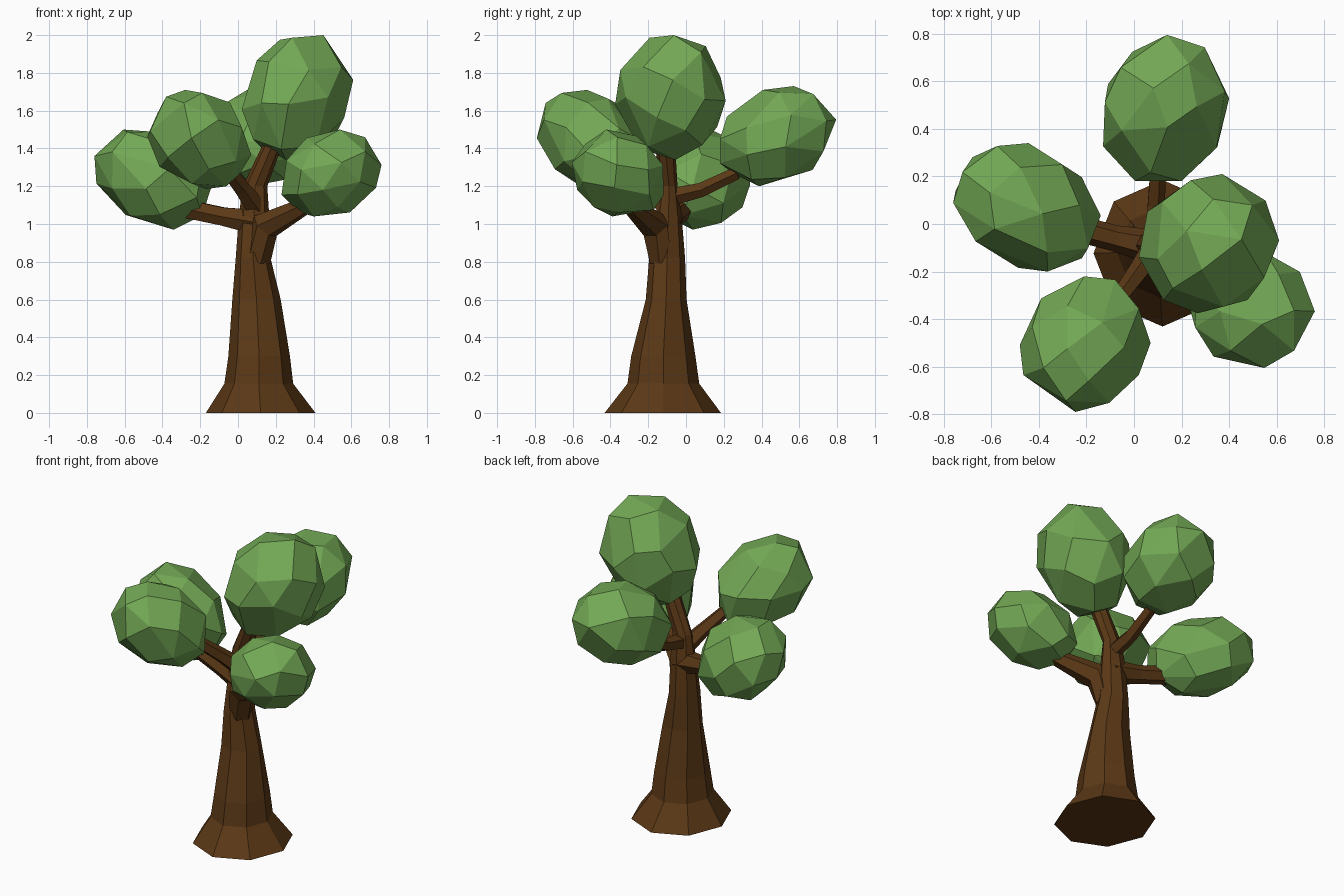
import bpy, bmesh, random
from math import sin, cos, pi, sqrt
from mathutils import Vector, Matrix

if "Cube" in bpy.data.objects:
    bpy.data.objects.remove(bpy.data.objects["Cube"])

random.seed(4)

def material(name, color):
    m = bpy.data.materials.new(name)
    m.diffuse_color = (*color, 1)
    m.use_nodes = True
    m.node_tree.nodes["Principled BSDF"].inputs["Base Color"].default_value = m.diffuse_color
    return m

BARK = material("bark", (0.105, 0.04, 0.008))
LEAF = material("leaf", (0.17, 0.39, 0.09))

def finish(bm, name, mat):
    bmesh.ops.recalc_face_normals(bm, faces=bm.faces)
    me = bpy.data.meshes.new(name)
    bm.to_mesh(me)
    bm.free()
    me.materials.append(mat)
    bpy.context.collection.objects.link(bpy.data.objects.new(name, me))

def limb(name, path, sides, flat=False):
    """Tapered faceted tube through (x, y, z, rx, ry) rings."""
    bm = bmesh.new()
    pts = [Vector(p[:3]) for p in path]
    rings = []
    for i, p in enumerate(path):
        t = pts[min(i + 1, len(pts) - 1)] - pts[max(i - 1, 0)]
        if flat:
            u, v = Vector((1, 0, 0)), Vector((0, 1, 0))
        else:
            u = t.cross(Vector((0, 0, 1))).normalized()
            v = t.cross(u).normalized()
        rings.append([bm.verts.new(pts[i] + u * p[3] * cos(a) + v * p[-1] * sin(a))
                      for a in (2 * pi * k / sides for k in range(sides))])
    for a, b in zip(rings, rings[1:]):
        for k in range(sides):
            j = (k + 1) % sides
            bm.faces.new((a[k], a[j], b[j], b[k]))
    bm.faces.new(rings[0][::-1])
    bm.faces.new(rings[-1])
    finish(bm, name, BARK)

def foliage(name, lo, hi, xy, xz, yz, count=28):
    """Coarse leaning egg, the hull of a few spread points, filling the box lo..hi."""
    a = sqrt(1 - xy * xy)
    b = (yz - xy * xz) / a
    lean = Matrix(((1, 0, 0), (xy, a, 0), (xz, b, sqrt(1 - xz * xz - b * b))))
    spin = Matrix.Rotation(random.uniform(0, pi), 3, 'X') @ Matrix.Rotation(random.uniform(0, pi), 3, 'Z')
    pts = []
    for k in range(count):
        h = 1 - (2 * k + 1) / count
        r, t = sqrt(1 - h * h), k * pi * (3 - sqrt(5))
        p = Vector((r * cos(t), r * sin(t), h)) + Vector([random.uniform(-0.1, 0.1) for _ in range(3)])
        pts.append(lean @ (spin @ p.normalized()))
    for i in range(3):
        c0, c1 = min(p[i] for p in pts), max(p[i] for p in pts)
        for p in pts:
            p[i] = lo[i] + (p[i] - c0) / (c1 - c0) * (hi[i] - lo[i])
    bm = bmesh.new()
    for p in pts:
        bm.verts.new(p)
    bmesh.ops.convex_hull(bm, input=bm.verts[:])
    bmesh.ops.dissolve_limit(bm, angle_limit=0.22, verts=bm.verts[:], edges=bm.edges[:])
    finish(bm, name, LEAF)

# Flared trunk, bending into the highest branch
limb("trunk", [(0.12, -0.123, 0, 0.29, 0.308), (0.11, -0.12, 0.155, 0.182, 0.19),
               (0.112, -0.12, 0.3, 0.163, 0.17), (0.098, -0.105, 0.6, 0.128, 0.108),
               (0.08, -0.1, 0.82, 0.092, 0.095), (0.085, -0.092, 1.05, 0.08, 0.068),
               (0.09, -0.09, 1.2, 0.065, 0.045), (0.2, -0.115, 1.46, 0.05, 0.055)], 8, True)

# Side branches
limb("right_branch", [(0.105, -0.125, 0.81, 0.07), (0.145, -0.165, 0.99, 0.08), (0.4, -0.32, 1.12, 0.04)], 6)
limb("left_branch", [(0.1, -0.1, 1.01, 0.075), (-0.08, -0.06, 1.04, 0.055), (-0.27, -0.01, 1.08, 0.055)], 6)
limb("front_branch", [(0.1, -0.09, 1.08, 0.06), (0.02, -0.2, 1.19, 0.045), (-0.09, -0.35, 1.33, 0.035)], 5)
limb("back_branch", [(0.09, -0.09, 1.14, 0.05), (0.09, 0.08, 1.18, 0.04), (0.1, 0.27, 1.27, 0.035)], 5)

# Leaf clumps
foliage("left_foliage", (-0.76, -0.2, 0.97), (-0.14, 0.34, 1.5), -0.2, -0.25, 0.0)
foliage("front_foliage", (-0.48, -0.79, 1.185), (0.07, -0.22, 1.71), 0.12, -0.14, -0.22)
foliage("top_foliage", (0.02, -0.375, 1.34), (0.61, 0.21, 2.0), 0.05, 0.15, 0.0)
foliage("right_foliage", (0.23, -0.605, 1.04), (0.76, -0.12, 1.5), -0.05, 0.15, -0.15)
foliage("back_foliage", (-0.13, 0.18, 1.2), (0.4, 0.795, 1.73), 0.08, 0.0, 0.2)
